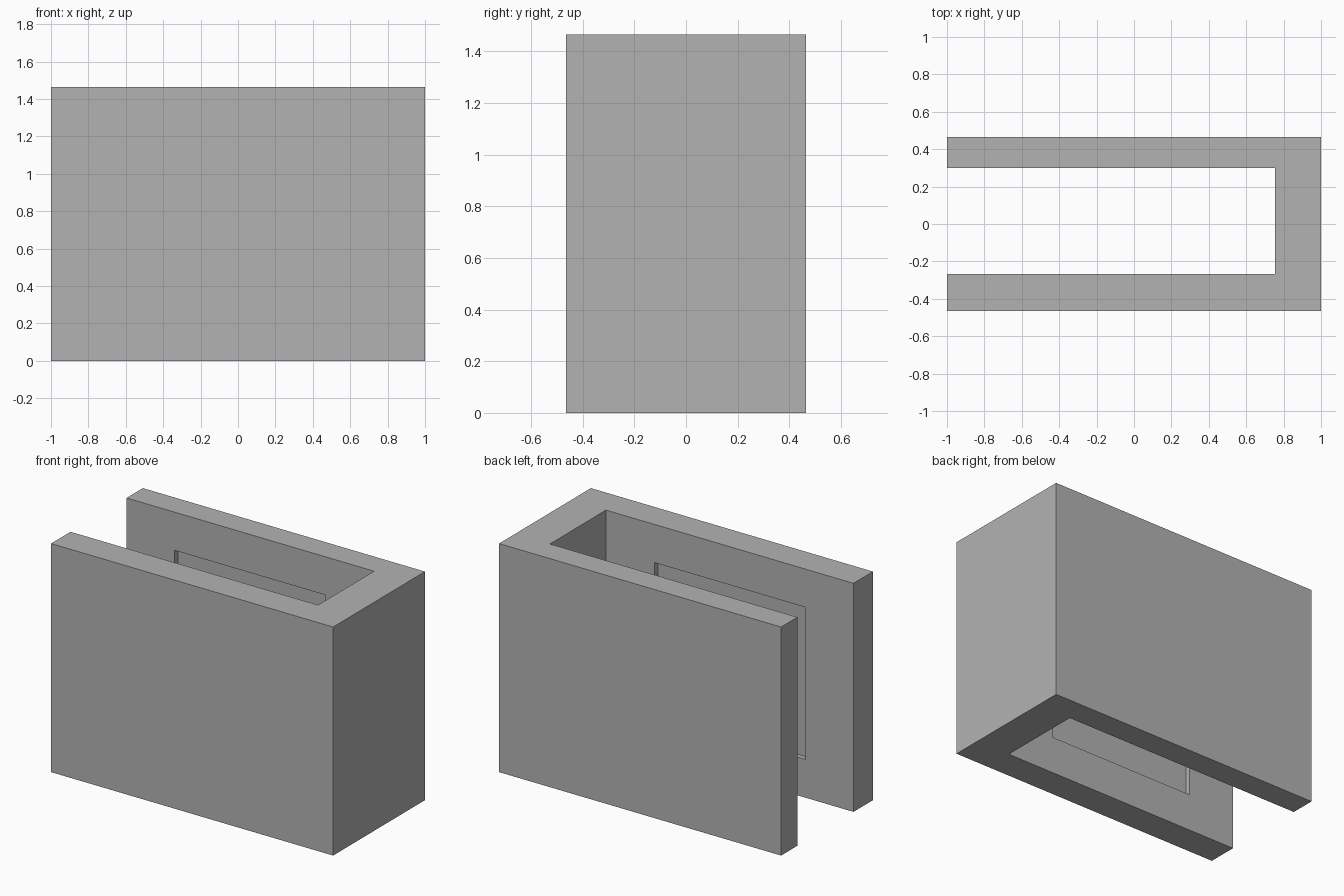
import bpy
import bmesh

cube = bpy.data.objects.get("Cube")
if cube:
    bpy.data.objects.remove(cube, do_unlink=True)

HEIGHT = 1.465
HALF_DEPTH = 0.465
INNER_FRONT, INNER_BACK = -0.268, 0.30   # inside faces of the two walls
INNER_END = 0.755                        # inside face of the closed end
RECESS = 0.033

grey = bpy.data.materials.new("plain grey")
grey.use_nodes = True
colour = (0.45, 0.45, 0.45, 1)
grey.diffuse_color = colour
grey.node_tree.nodes["Principled BSDF"].inputs["Base Color"].default_value = colour


def prism(name, outline, bottom, top):
    """Extrude a flat outline from bottom to top."""
    bm = bmesh.new()
    face = bm.faces.new([bm.verts.new((x, y, bottom)) for x, y in outline])
    result = bmesh.ops.extrude_face_region(bm, geom=[face])
    verts = [v for v in result["geom"] if isinstance(v, bmesh.types.BMVert)]
    bmesh.ops.translate(bm, verts=verts, vec=(0, 0, top - bottom))
    bmesh.ops.recalc_face_normals(bm, faces=bm.faces)
    mesh = bpy.data.meshes.new(name)
    bm.to_mesh(mesh)
    bm.free()
    mesh.materials.append(grey)
    obj = bpy.data.objects.new(name, mesh)
    bpy.context.collection.objects.link(obj)
    return obj


# U-shaped body, open towards -x
body = prism("channel_body", [
    (-1, -HALF_DEPTH), (1, -HALF_DEPTH), (1, HALF_DEPTH), (-1, HALF_DEPTH),
    (-1, INNER_BACK), (INNER_END, INNER_BACK),
    (INNER_END, INNER_FRONT), (-1, INNER_FRONT)], 0, HEIGHT)

# One block cuts the shallow rectangular recess into both inner walls
y0, y1 = INNER_FRONT - RECESS, INNER_BACK + RECESS
cutter = prism("recess_cutter",
               [(-0.66, y0), (0.41, y0), (0.41, y1), (-0.66, y1)], 0.245, 1.22)
cutter.hide_render = True

cut = body.modifiers.new("wall recesses", "BOOLEAN")
cut.operation = "DIFFERENCE"
cut.solver = "EXACT"
cut.object = cutter
bpy.context.view_layer.objects.active = body
body.select_set(True)
bpy.ops.object.modifier_apply(modifier=cut.name)
bpy.data.objects.remove(cutter, do_unlink=True)
